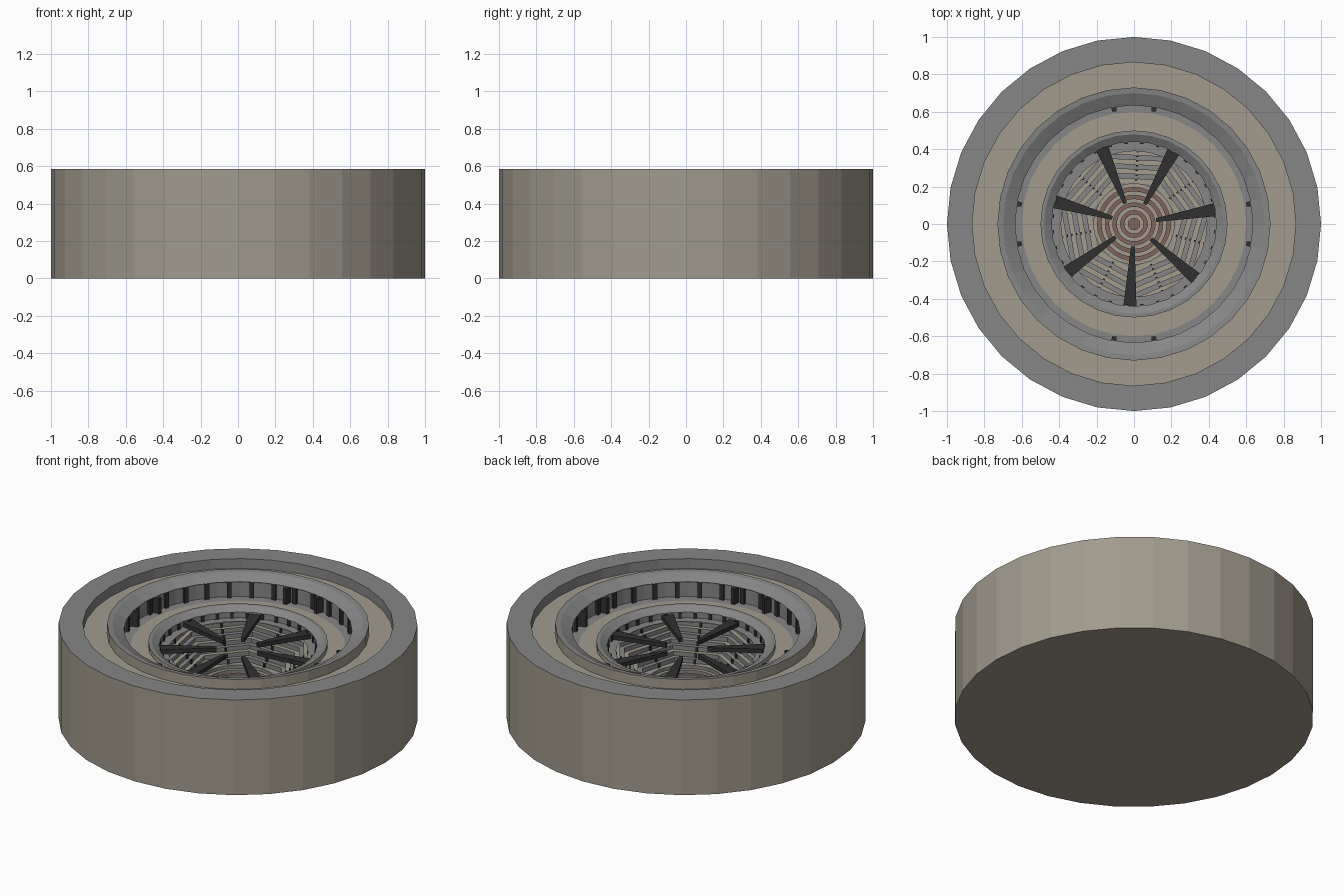
import bpy
from math import sin, cos, pi, radians

if "Cube" in bpy.data.objects:
    bpy.data.objects.remove(bpy.data.objects["Cube"])


def material(name, rgb):
    m = bpy.data.materials.new(name)
    m.diffuse_color = (*rgb, 1)
    m.use_nodes = True
    m.node_tree.nodes["Principled BSDF"].inputs["Base Color"].default_value = m.diffuse_color
    return m


TAN = material("tan", (0.36, 0.33, 0.27))
GREY = material("grey", (0.24, 0.24, 0.24))
DARK = material("dark", (0.03, 0.03, 0.03))
RED = material("dull_red", (0.22, 0.13, 0.11))
MATS = [TAN, GREY, DARK, RED]


def mesh(name, verts, faces, slots):
    me = bpy.data.meshes.new(name)
    me.from_pydata(verts, [], faces)
    for m in MATS:
        me.materials.append(m)
    for p, s in zip(me.polygons, slots):
        p.material_index = s
    ob = bpy.data.objects.new(name, me)
    bpy.context.collection.objects.link(ob)
    return ob


def lathe(name, profile, n, turn=0.0, floor=None, base=None):
    """profile: (r, z, material of the band that follows)"""
    verts, faces, slots = [], [], []
    for r, z, _ in profile:
        for i in range(n):
            a = turn + 2 * pi * i / n
            verts.append((r * cos(a), r * sin(a), z))
    for k in range(len(profile) - 1):
        for i in range(n):
            j = (i + 1) % n
            faces.append((k * n + i, k * n + j, (k + 1) * n + j, (k + 1) * n + i))
            slots.append(profile[k][2])
    if base is not None:
        faces.append(tuple(reversed(range(n))))
        slots.append(base)
    if floor is not None:
        s = (len(profile) - 1) * n
        faces.append(tuple(range(s, s + n)))
        slots.append(floor)
    return mesh(name, verts, faces, slots)


BOX = [(0, 3, 2, 1), (4, 5, 6, 7), (0, 1, 5, 4), (1, 2, 6, 5), (2, 3, 7, 6), (3, 0, 4, 7)]


def radial_boxes(name, angles, r0, r1, w0, w1, z0, z1):
    """dark boxes spread around the axis, width tapering from r0 to r1"""
    verts, faces = [], []
    for a in angles:
        b = len(verts)
        for z in (z0, z1):
            for r, t in ((r0, -w0), (r1, -w1), (r1, w1), (r0, w0)):
                t /= 2
                verts.append((r * cos(a) - t * sin(a), r * sin(a) + t * cos(a), z))
        faces += [tuple(b + i for i in f) for f in BOX]
    return mesh(name, verts, faces, [2] * len(faces))


def ring_angles(n, off=0.0):
    return [off + 2 * pi * i / n for i in range(n)]


# Outer drum with stepped rims, down to the mouth of the shaft
lathe("stepped_housing", [
    (1.0, 0.0, 0), (1.0, 0.585, 1), (0.865, 0.585, 1), (0.865, 0.525, 0),
    (0.73, 0.525, 0), (0.73, 0.585, 1), (0.70, 0.582, 1), (0.635, 0.55, 1),
    (0.655, 0.54, 1), (0.655, 0.45, 1), (0.60, 0.45, 0), (0.50, 0.45, 0),
    (0.50, 0.48, 1), (0.48, 0.48, 1), (0.44, 0.455, 1), (0.44, 0.42, 1),
    (0.39, 0.42, 1)], 32, base=0)

# Seven-sided slatted funnel, alternating tan ledges and grey risers
START = radians(10)
tiers = []
r, z = 0.435, 0.415
for k in range(7):
    tiers += [(r, z, 1), (r, z - 0.026, k % 2)]
    r -= 0.028
    z -= 0.026
tiers += [(r, z, 1)]
lathe("slatted_funnel", tiers, 7, START)

# Round lower shaft with finer steps and a closed bottom
apothem = r * cos(pi / 7)
lower = [(r, z, 1)]
rr, zz = apothem, z
for k in range(10):
    lower += [(rr, zz, 1), (rr, zz - 0.02, 3 if k % 2 else 0)]
    rr -= 0.0205
    zz -= 0.02
lower += [(rr, zz, 3)]
lathe("lower_shaft", lower, 32, floor=3)

# Dark ribs along the walls
radial_boxes("upper_wall_ribs", ring_angles(32, pi / 32), 0.637, 0.66, 0.025, 0.025, 0.45, 0.55)
radial_boxes("shaft_mouth_ribs", ring_angles(32, pi / 32), 0.43, 0.445, 0.018, 0.018, 0.42, 0.455)
pairs = [q * pi / 2 + s * radians(9.8) for q in range(4) for s in (-1, 1)]
radial_boxes("large_wall_ribs", pairs, 0.61, 0.66, 0.02, 0.045, 0.45, 0.545)

# Short ribs on the funnel risers
for k in range(7):
    ap = (0.435 - 0.028 * k) * cos(pi / 7)
    top = 0.415 - 0.026 * k
    mids = [START + pi / 7 + a for a in ring_angles(7)]
    radial_boxes(f"funnel_ribs_{k + 1}", mids, ap - 0.008, ap + 0.004, 0.012, 0.012, top - 0.026, top)

# Seven tapering blades over the shaft
radial_boxes("shaft_blades", ring_angles(7, START), 0.12, 0.44, 0.02, 0.07, 0.42, 0.445)
